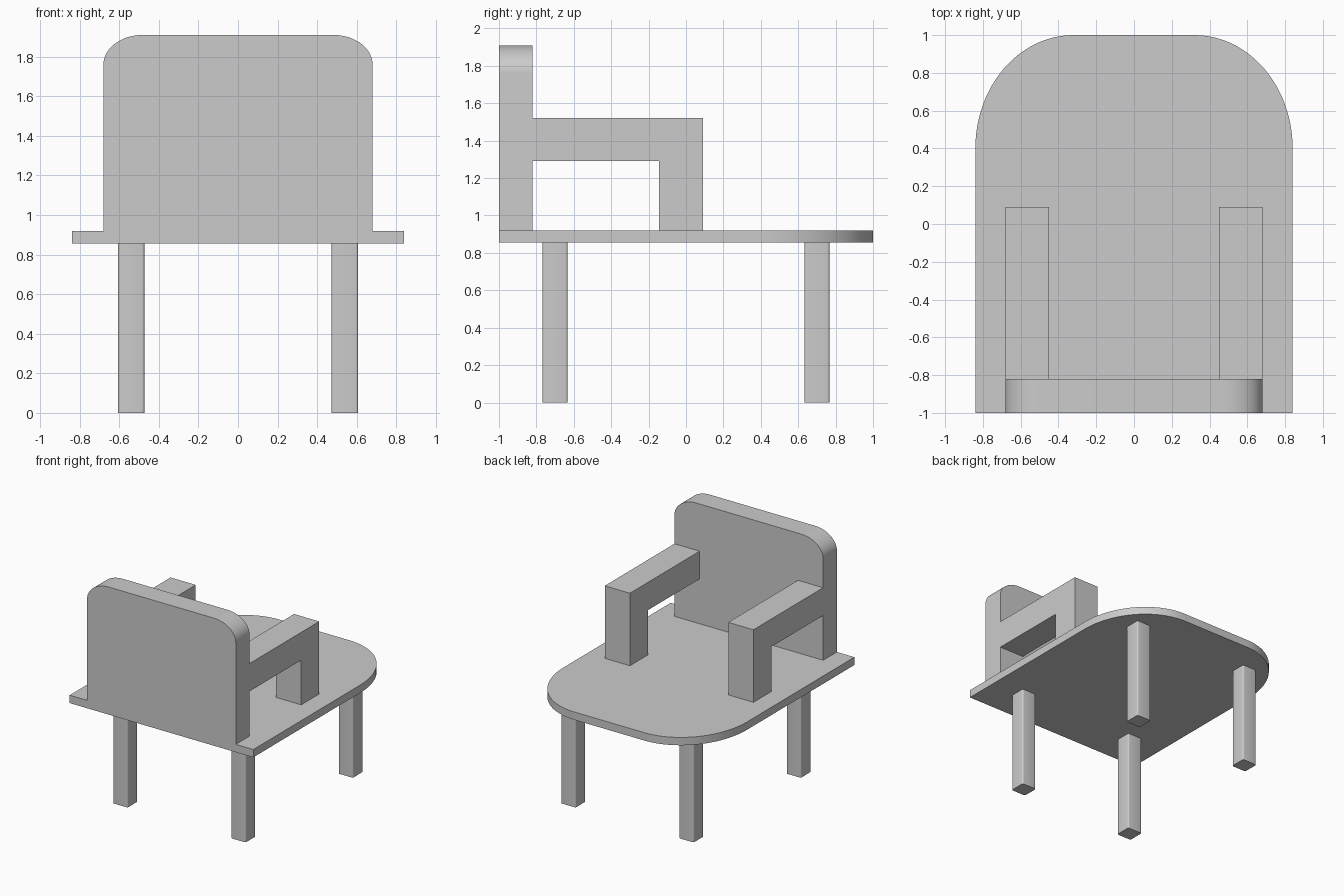
import bpy
import bmesh
from math import sin, cos, pi
from mathutils import Vector

cube = bpy.data.objects.get("Cube")
if cube:
    bpy.data.objects.remove(cube, do_unlink=True)

# Single grey material
GREY = (0.6, 0.6, 0.6, 1.0)
grey = bpy.data.materials.new("light grey")
grey.use_nodes = True
grey.diffuse_color = GREY
grey.node_tree.nodes["Principled BSDF"].inputs["Base Color"].default_value = GREY


def prism(name, points, offset, smooth=False):
    """Extrude a closed 3D outline by the offset vector."""
    bm = bmesh.new()
    face = bm.faces.new([bm.verts.new(p) for p in points])
    new = bmesh.ops.extrude_face_region(bm, geom=[face])["geom"]
    moved = [v for v in new if isinstance(v, bmesh.types.BMVert)]
    bmesh.ops.translate(bm, verts=moved, vec=Vector(offset))
    bmesh.ops.recalc_face_normals(bm, faces=bm.faces)
    mesh = bpy.data.meshes.new(name)
    bm.to_mesh(mesh)
    bm.free()
    mesh.materials.append(grey)
    obj = bpy.data.objects.new(name, mesh)
    bpy.context.collection.objects.link(obj)
    if smooth:
        bpy.ops.object.select_all(action="DESELECT")
        obj.select_set(True)
        bpy.context.view_layer.objects.active = obj
        bpy.ops.object.shade_smooth_by_angle(angle=pi / 6)
    return obj


def arch(half, low, high, rx, ry, steps=24):
    """Outline with a flat base and two elliptical corners at the far end."""
    right = [(half, low)]
    for i in range(steps + 1):
        a = pi / 2 * i / steps
        right.append((half - rx + rx * cos(a), high - ry + ry * sin(a)))
    return right + [(-x, y) for x, y in reversed(right)]


SEAT_BOTTOM, SEAT_TOP = 0.855, 0.92
BACK_INNER = -0.82

# Seat: thin board with rounded far corners
prism("seat", [(x, y, SEAT_BOTTOM) for x, y in arch(0.84, -1, 1, 0.52, 0.6)],
      (0, 0, SEAT_TOP - SEAT_BOTTOM), smooth=True)

# Backrest: upright panel with rounded top corners
prism("backrest", [(x, -1, z) for x, z in arch(0.68, SEAT_TOP, 1.91, 0.2, 0.15)],
      (0, BACK_INNER + 1, 0), smooth=True)

# Armrests: L-shaped profile, one on each side
arm = [(BACK_INNER, 1.29), (-0.145, 1.29), (-0.145, SEAT_TOP),
       (0.09, SEAT_TOP), (0.09, 1.52), (BACK_INNER, 1.52)]
for side, s in (("left", 1), ("right", -1)):
    prism(f"{side}_armrest", [(s * 0.45, y, z) for y, z in arm], (s * 0.23, 0, 0))

# Legs: square posts with softened vertical edges
half, r = 0.067, 0.012
corners = ((1, 1, 0), (-1, 1, 1), (-1, -1, 2), (1, -1, 3))
section = []
for cx, cy, quarter in corners:
    for i in range(5):
        a = pi / 2 * (quarter + i / 4)
        section.append((cx * (half - r) + r * cos(a), cy * (half - r) + r * sin(a)))
for side, sx in (("left", 0.54), ("right", -0.54)):
    for end, sy in (("front", -0.7), ("back", 0.7)):
        prism(f"{end}_{side}_leg", [(sx + x, sy + y, 0) for x, y in section],
              (0, 0, SEAT_BOTTOM), smooth=True)
